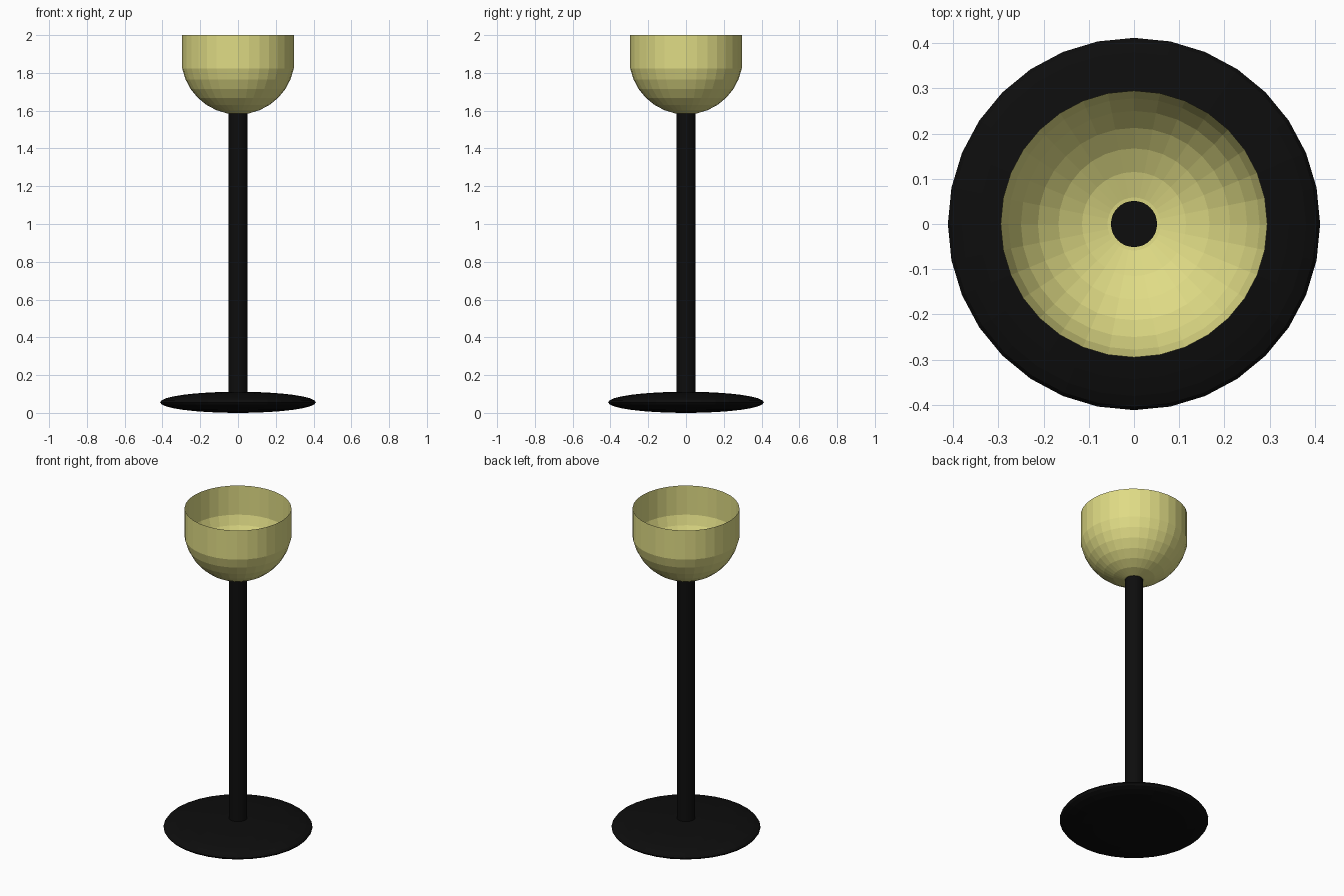
import bpy, math

if "Cube" in bpy.data.objects:
    bpy.data.objects.remove(bpy.data.objects["Cube"])

SIDES = 32
STEP = math.pi / 16


def material(name, rgb):
    m = bpy.data.materials.new(name)
    m.diffuse_color = (*rgb, 1)
    m.use_nodes = True
    m.node_tree.nodes["Principled BSDF"].inputs["Base Color"].default_value = m.diffuse_color
    return m


def lathe(name, profile, mat):
    """Revolve (radius, z) points about the z axis; radius 0 makes a pole."""
    verts, rings, faces = [], [], []
    for r, z in profile:
        n = 1 if r < 1e-5 else SIDES
        rings.append([len(verts) + i for i in range(n)])
        for i in range(n):
            a = 2 * math.pi * i / SIDES
            verts.append((r * math.cos(a), r * math.sin(a), z))
    for lo, hi in zip(rings, rings[1:]):
        for i in range(SIDES):
            j = (i + 1) % SIDES
            quad = [lo[i % len(lo)], lo[j % len(lo)], hi[j % len(hi)], hi[i % len(hi)]]
            faces.append(list(dict.fromkeys(quad)))
    mesh = bpy.data.meshes.new(name)
    mesh.from_pydata(verts, [], faces)
    mesh.materials.append(mat)
    ob = bpy.data.objects.new(name, mesh)
    bpy.context.collection.objects.link(ob)
    return ob


black = material("black", (0.004, 0.004, 0.004))
cream = material("pale yellow", (0.74, 0.71, 0.235))

# Base: flattened sphere
lathe("base", [(0.412 * math.sin(k * STEP), 0.058 - 0.056 * math.cos(k * STEP))
               for k in range(17)], black)
bpy.data.objects["base"].location.z = -0.002

# Stem: capped cylinder from inside the base to just inside the bowl
lathe("stem", [(0, 0.06), (0.051, 0.06), (0.051, 1.59), (0, 1.59)], black)

# Bowl: open, thin, faceted round bottom with a straight wall
R = 0.301
bottom = [(R * math.sin(k * STEP), 1.881 - R * math.cos(k * STEP)) for k in range(8)]
lathe("bowl", bottom + [(bottom[-1][0], 2.0)], cream)
